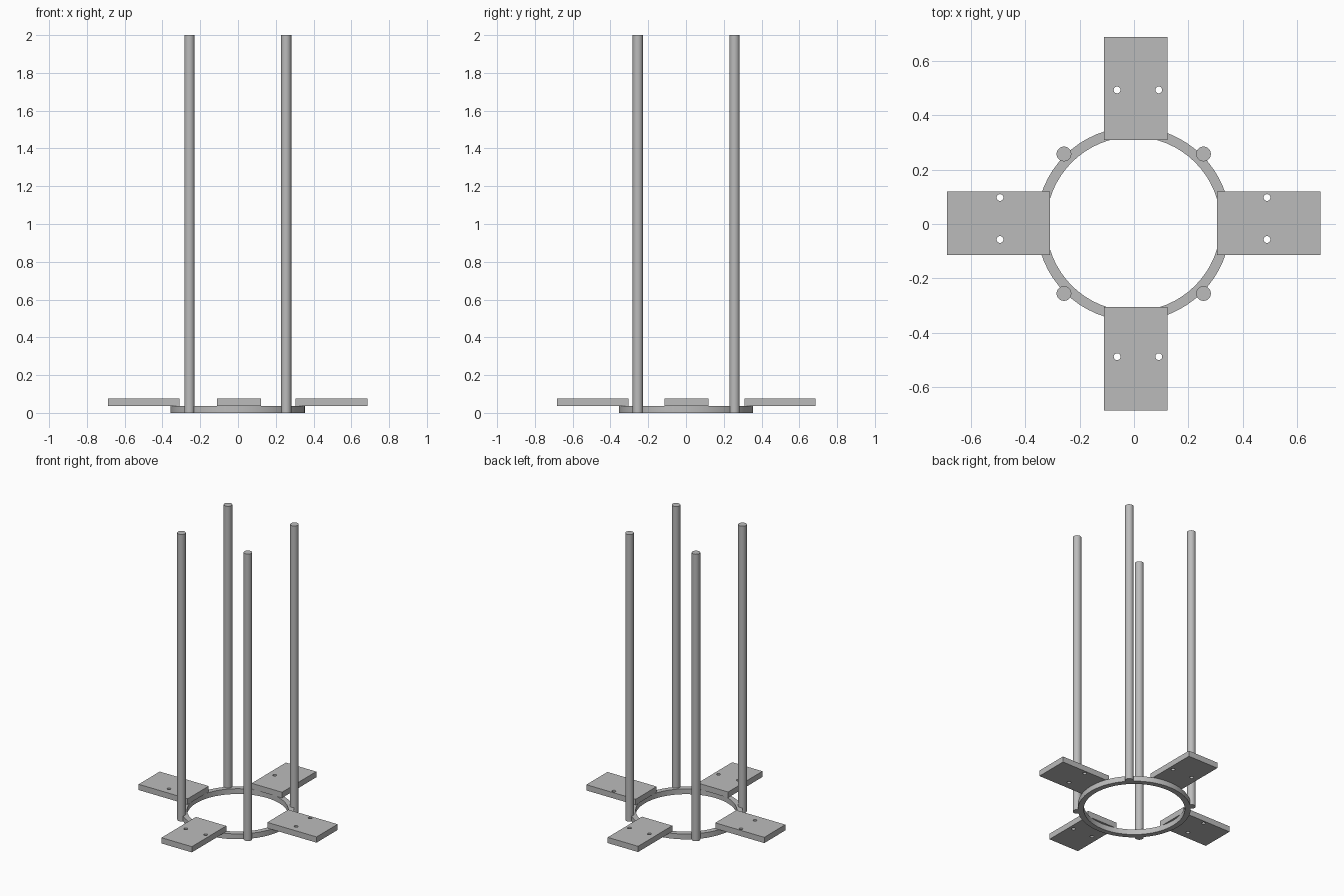
import bpy
import bmesh
import math

if "Cube" in bpy.data.objects:
    bpy.data.objects.remove(bpy.data.objects["Cube"])

grey = bpy.data.materials.new("plain_grey")
grey.diffuse_color = (0.5, 0.5, 0.5, 1)
grey.use_nodes = True
grey.node_tree.nodes["Principled BSDF"].inputs["Base Color"].default_value = grey.diffuse_color

RING_TOP = 0.037
PLATE_TOP = 0.077


def smooth(ob):
    bpy.ops.object.select_all(action='DESELECT')
    ob.select_set(True)
    bpy.context.view_layer.objects.active = ob
    bpy.ops.object.shade_smooth_by_angle(angle=math.radians(30))


def cylinder(name, x, y, r, z0, z1, sides=32):
    bpy.ops.mesh.primitive_cylinder_add(vertices=sides, radius=r, depth=z1 - z0,
                                        location=(x, y, (z0 + z1) / 2))
    ob = bpy.context.object
    ob.name = name
    ob.data.materials.append(grey)
    return ob


def plate(name, x0, x1, y0, y1, holes):
    bpy.ops.mesh.primitive_cube_add(size=1, location=((x0 + x1) / 2, (y0 + y1) / 2,
                                                      (RING_TOP + PLATE_TOP) / 2))
    ob = bpy.context.object
    ob.name = name
    ob.scale = (x1 - x0, y1 - y0, PLATE_TOP - RING_TOP)
    bpy.ops.object.transform_apply(location=False, rotation=False, scale=True)
    ob.data.materials.append(grey)
    # drilled bolt holes
    for i, (hx, hy) in enumerate(holes):
        cutter = cylinder(f"{name}_hole_cutter_{i}", hx, hy, 0.0125, 0, 0.12, 24)
        cutter.hide_render = True
        cutter.hide_set(True)
        mod = ob.modifiers.new("bolt_hole", 'BOOLEAN')
        mod.operation = 'DIFFERENCE'
        mod.solver = 'EXACT'
        mod.object = cutter


# base ring: rectangular section swept round the z axis
bm = bmesh.new()
section = [(0.32, 0), (0.356, 0), (0.356, RING_TOP), (0.32, RING_TOP)]
N = 64
loops = []
for i in range(N):
    a = 2 * math.pi * i / N
    loops.append([bm.verts.new((r * math.cos(a), r * math.sin(a), z)) for r, z in section])
for i in range(N):
    p, q = loops[i], loops[(i + 1) % N]
    for k in range(4):
        m = (k + 1) % 4
        bm.faces.new((p[k], q[k], q[m], p[m]))
bmesh.ops.recalc_face_normals(bm, faces=bm.faces)
mesh = bpy.data.meshes.new("base_ring")
bm.to_mesh(mesh)
bm.free()
mesh.materials.append(grey)
ring = bpy.data.objects.new("base_ring", mesh)
bpy.context.collection.objects.link(ring)
ring.location = (-0.002, 0, 0)
smooth(ring)

# four upright poles on the diagonals
for sx in (-1, 1):
    for sy in (-1, 1):
        name = f"pole_{'back' if sy > 0 else 'front'}_{'right' if sx > 0 else 'left'}"
        smooth(cylinder(name, sx * 0.256 - 0.001, sy * 0.256 + 0.001, 0.027, 0, 2))

# four foot plates resting on the ring
plate("foot_back", -0.111, 0.123, 0.309, 0.686, [(-0.062, 0.492), (0.091, 0.492)])
plate("foot_front", -0.111, 0.123, -0.684, -0.305, [(-0.062, -0.487), (0.091, -0.487)])
plate("foot_right", 0.305, 0.685, -0.113, 0.119, [(0.488, 0.097), (0.488, -0.057)])
plate("foot_left", -0.687, -0.309, -0.113, 0.119, [(-0.492, 0.097), (-0.492, -0.057)])
